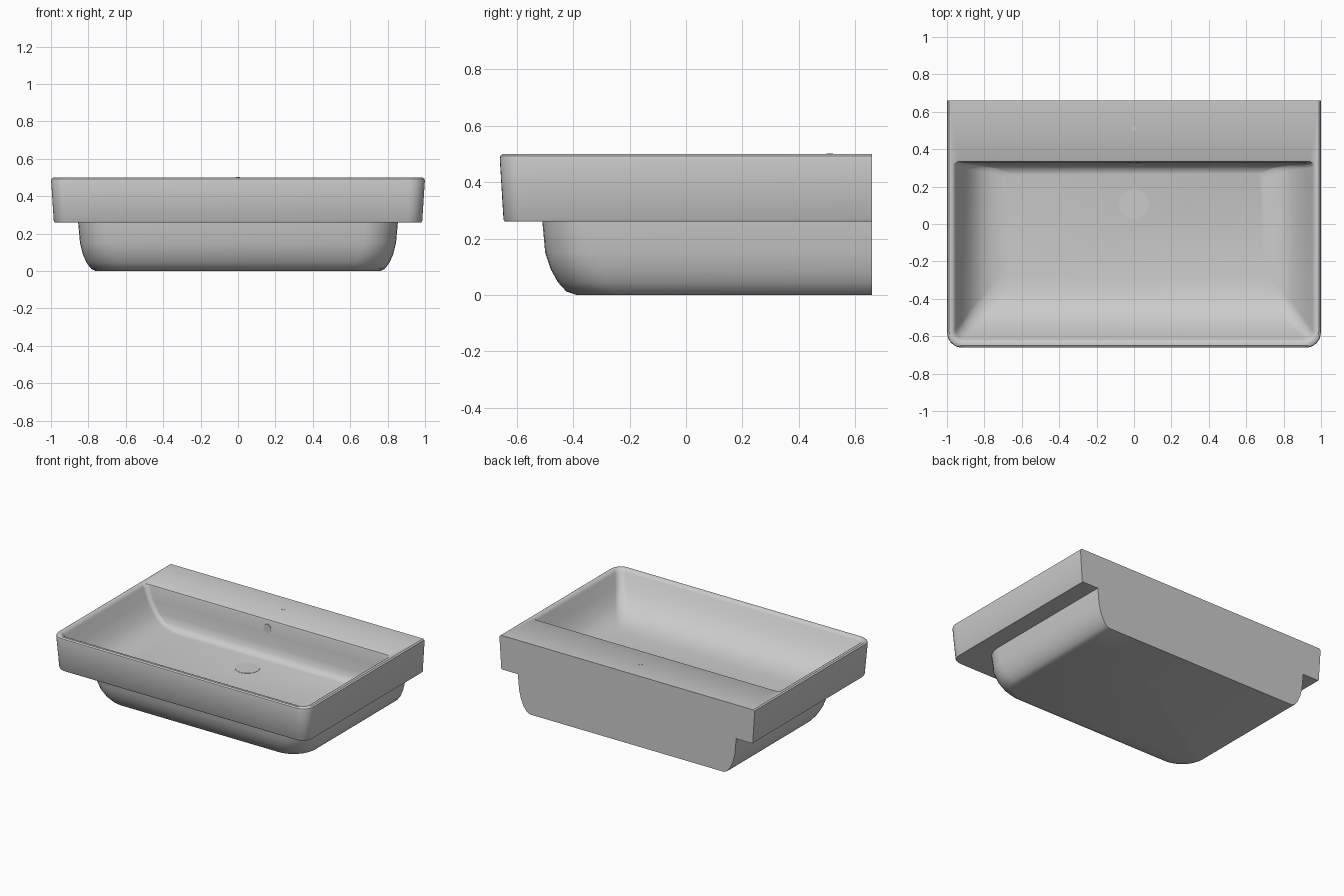
import bpy
import bmesh
from math import cos, sin, pi
from mathutils import Matrix

cube = bpy.data.objects.get("Cube")
if cube:
    bpy.data.objects.remove(cube, do_unlink=True)

ceramic = bpy.data.materials.new("light_grey_ceramic")
ceramic.use_nodes = True
COLOUR = (0.6, 0.6, 0.6, 1)
ceramic.diffuse_color = COLOUR
ceramic.node_tree.nodes["Principled BSDF"].inputs["Base Color"].default_value = COLOUR

STEPS = 8
BACK = 0.66


def ring(bm, half, front, back, z, r_front, r_back):
    """Rounded rectangle with separate front and back corner radii."""
    corners = [(half, back, r_back, 1, 1), (-half, back, r_back, -1, 1),
               (-half, front, r_front, -1, -1), (half, front, r_front, 1, -1)]
    verts = []
    for i, (x, y, r, sx, sy) in enumerate(corners):
        for k in range(STEPS + 1):
            a = pi / 2 * (i + k / STEPS)
            verts.append(bm.verts.new((x - sx * r + r * cos(a), y - sy * r + r * sin(a), z)))
    return verts


def finish(bm, name, angle=0.6):
    bmesh.ops.remove_doubles(bm, verts=bm.verts, dist=0.0001)
    bmesh.ops.recalc_face_normals(bm, faces=bm.faces)
    mesh = bpy.data.meshes.new(name)
    bm.to_mesh(mesh)
    bm.free()
    mesh.materials.append(ceramic)
    obj = bpy.data.objects.new(name, mesh)
    bpy.context.collection.objects.link(obj)
    bpy.ops.object.select_all(action='DESELECT')
    obj.select_set(True)
    bpy.context.view_layer.objects.active = obj
    bpy.ops.object.shade_smooth_by_angle(angle=angle)
    return obj


# Washbasin sections: half width, front, back, height, front radius, back radius
sections = [
    # underside of the bowl
    (0.76, -0.39, BACK, 0.0, 0.16, 0),
    (0.785, -0.425, BACK, 0.012, 0.17, 0),
    (0.81, -0.455, BACK, 0.045, 0.18, 0),
    (0.83, -0.48, BACK, 0.09, 0.18, 0),
    (0.845, -0.50, BACK, 0.15, 0.18, 0),
    (0.855, -0.51, BACK, 0.26, 0.18, 0),
    # slab with tapered sides and softened top edge
    (0.98, -0.643, BACK, 0.26, 0.075, 0),
    (0.985, -0.648, BACK, 0.268, 0.08, 0),
    (0.999, -0.661, BACK, 0.482, 0.08, 0),
    (0.997, -0.659, BACK, 0.493, 0.08, 0),
    (0.988, -0.65, BACK, 0.5, 0.075, 0),
    # rim and inside of the bowl
    (0.972, -0.634, 0.341, 0.5, 0.06, 0.03),
    (0.962, -0.624, 0.334, 0.495, 0.05, 0.03),
    (0.953, -0.615, 0.33, 0.48, 0.05, 0.03),
    (0.92, -0.575, 0.325, 0.40, 0.05, 0.03),
    (0.87, -0.51, 0.32, 0.32, 0.06, 0.03),
    (0.82, -0.45, 0.312, 0.275, 0.06, 0.03),
    (0.76, -0.38, 0.298, 0.25, 0.06, 0.03),
    (0.69, -0.30, 0.27, 0.238, 0.06, 0.03),
]
bm = bmesh.new()
rings = [ring(bm, *s) for s in sections]
n = len(rings[0])
for low, high in zip(rings, rings[1:]):
    for i in range(n):
        j = (i + 1) % n
        bm.faces.new((low[i], low[j], high[j], high[i]))
bm.faces.new(rings[0])
bm.faces.new(rings[-1])
finish(bm, "washbasin")


# Flush fittings
def disc(name, radius, location, upright=False):
    bm = bmesh.new()
    matrix = Matrix.Translation(location)
    if upright:
        matrix = matrix @ Matrix.Rotation(pi / 2, 4, 'X')
    bmesh.ops.create_cone(bm, cap_ends=True, segments=24, radius1=radius,
                          radius2=radius, depth=0.004, matrix=matrix)
    finish(bm, name)


disc("drain_cover", 0.08, (0, 0.105, 0.238))
disc("overflow_cover", 0.03, (0, 0.327, 0.435), True)
disc("tap_hole_cover", 0.012, (0, 0.51, 0.5))
